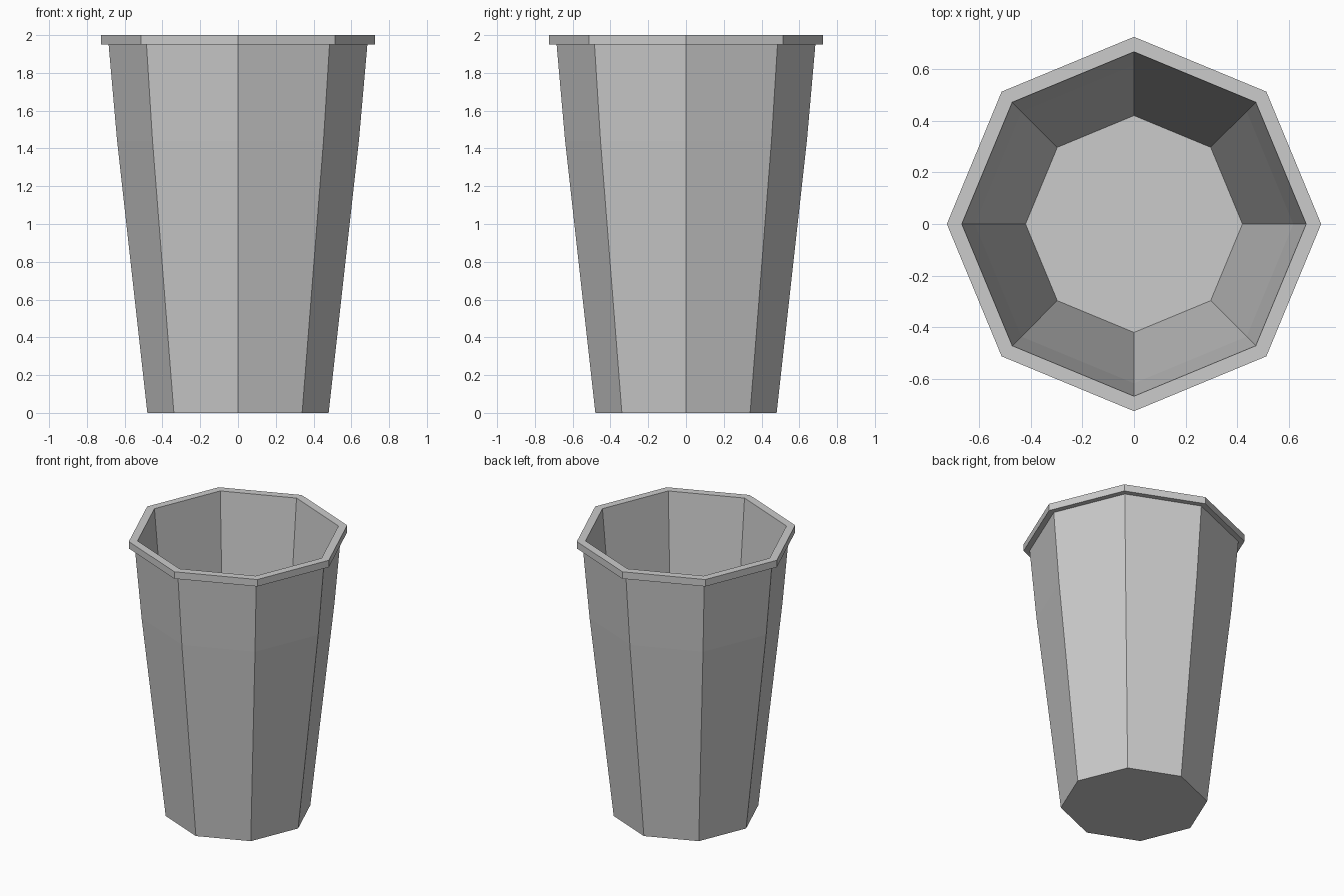
import bpy
import bmesh
from math import cos, sin, pi

if "Cube" in bpy.data.objects:
    bpy.data.objects.remove(bpy.data.objects["Cube"])

SIDES = 8

# Half section of the cup as (radius, height): outer wall, rim lip, inner wall, floor
PROFILE = [
    (0.48, 0.0), (0.64, 1.44), (0.685, 1.95),
    (0.725, 1.95), (0.725, 2.0), (0.667, 2.0),
    (0.617, 1.44), (0.42, 0.05),
]

bm = bmesh.new()
rings = [[bm.verts.new((r * cos(2 * pi * i / SIDES), r * sin(2 * pi * i / SIDES), z))
          for i in range(SIDES)] for r, z in PROFILE]

# Walls and rim
for low, high in zip(rings, rings[1:]):
    for i in range(SIDES):
        j = (i + 1) % SIDES
        bm.faces.new((low[i], low[j], high[j], high[i]))

# Underside and inside floor
bm.faces.new(rings[0][::-1])
bm.faces.new(rings[-1])

mesh = bpy.data.meshes.new("octagonal_cup")
bm.to_mesh(mesh)
bm.free()
cup = bpy.data.objects.new("octagonal_cup", mesh)
bpy.context.collection.objects.link(cup)
